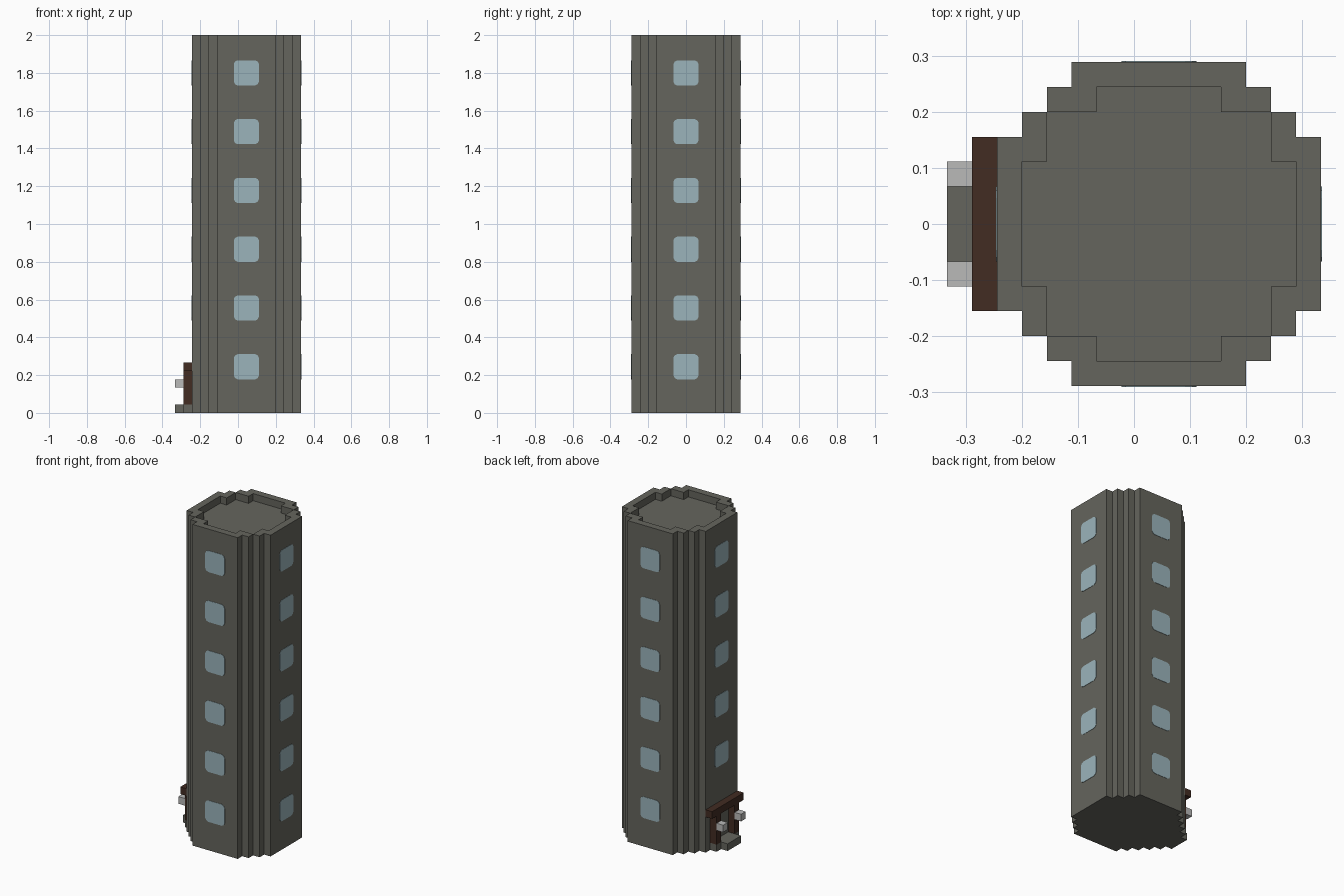
import bpy, bmesh
from mathutils import Matrix
from math import pi

if "Cube" in bpy.data.objects:
    bpy.data.objects.remove(bpy.data.objects["Cube"], do_unlink=True)

U = 2 / 45          # one block
CX = U              # tower axis in x
HALF = 6.5 * U      # tower half width


def material(name, rgb):
    m = bpy.data.materials.new(name)
    m.use_nodes = True
    colour = (*rgb, 1)
    m.diffuse_color = colour
    m.node_tree.nodes["Principled BSDF"].inputs["Base Color"].default_value = colour
    return m


STONE = material("grey stone", (0.130, 0.130, 0.110))
GLASS = material("pale blue glass", (0.328, 0.456, 0.497))
WOOD = material("dark brown wood", (0.054, 0.025, 0.016))
LAMP = material("light grey lamp", (0.491, 0.491, 0.485))


def finish(name, bm, mat):
    bmesh.ops.recalc_face_normals(bm, faces=bm.faces)
    mesh = bpy.data.meshes.new(name)
    bm.to_mesh(mesh)
    bm.free()
    mesh.materials.append(mat)
    obj = bpy.data.objects.new(name, mesh)
    bpy.context.scene.collection.objects.link(obj)
    return obj


def prism(name, outline, z0, z1, mat, matrix=Matrix()):
    """Extrude a closed 2D outline from z0 to z1, then place it."""
    bm = bmesh.new()
    face = bm.faces.new([bm.verts.new((x, y, z0)) for x, y in outline])
    top = bmesh.ops.extrude_face_region(bm, geom=[face])["geom"]
    verts = [v for v in top if isinstance(v, bmesh.types.BMVert)]
    bmesh.ops.translate(bm, verts=verts, vec=(0, 0, z1 - z0))
    bm.transform(matrix)
    return finish(name, bm, mat)


def block(name, x, y, z, mat):
    """Box from (low, high) ranges given in blocks."""
    outline = [(x[0] * U, y[0] * U), (x[1] * U, y[0] * U),
               (x[1] * U, y[1] * U), (x[0] * U, y[1] * U)]
    return prism(name, outline, z[0] * U, z[1] * U, mat)


def four_fold(quarter):
    """Turn a quarter outline, in blocks, into a full stepped ring."""
    ring = []
    for _ in range(4):
        ring += [(x * U, y * U) for x, y in quarter]
        quarter = [(-y, x) for x, y in quarter]
    return ring


# Stepped tower with a sunken roof behind a parapet
outer = four_fold([(6.5, -3.5), (6.5, 3.5), (5.5, 3.5), (5.5, 4.5),
                   (4.5, 4.5), (4.5, 5.5), (3.5, 5.5)])
inner = four_fold([(5.5, -2.5), (5.5, 2.5), (4.5, 2.5), (4.5, 4.5), (2.5, 4.5)])
place = Matrix.Translation((CX, 0, 0))
tower = prism("tower", outer, 0, 2, STONE, place)
cutter = prism("roof_cutter", inner, 2 - U, 2 + U, STONE, place)
cutter.hide_render = True
cut = tower.modifiers.new("sunken roof", 'BOOLEAN')
cut.operation = 'DIFFERENCE'
cut.solver = 'EXACT'
cut.object = cutter
bpy.context.view_layer.objects.active = tower
bpy.ops.object.modifier_apply(modifier=cut.name)
bpy.data.objects.remove(cutter, do_unlink=True)

# Windows: thin panes with clipped corners, in columns on all four sides
W, C = 1.5, 1.05
pane = four_fold([(W, -C), (W, C), (1.35, 1.35)])
upright = Matrix.Rotation(pi / 2, 4, 'X')      # pane faces -y
for side, turn in (("front", 0), ("left", 1), ("back", 2), ("right", 3)):
    for floor in range(6):
        if side == "right" and floor == 0:     # the doorway is here
            continue
        z = (5.5 + 7 * floor) * U
        m = (place @ Matrix.Rotation(turn * pi / 2, 4, 'Z')
             @ Matrix.Translation((0, -HALF, z)) @ upright)
        prism(f"{side}_window_{floor + 1}", pane, -0.002, 0.002, GLASS, m)

# Doorway: threshold, step, lintel, posts and lamps
block("threshold", (-6.5, -5.5), (-2.5, 2.5), (0, 1), STONE)
block("door_step", (-7.5, -6.5), (-1.5, 1.5), (0, 1), STONE)
block("door_lintel", (-6.5, -5.5), (-3.5, 3.5), (5, 6), WOOD)
for side, y in (("back", (1.5, 2.5)), ("front", (-2.5, -1.5))):
    block(f"{side}_door_post", (-6.5, -5.5), y, (1, 5), WOOD)
    block(f"{side}_door_lamp", (-7.5, -6.5), y, (3, 4), LAMP)
